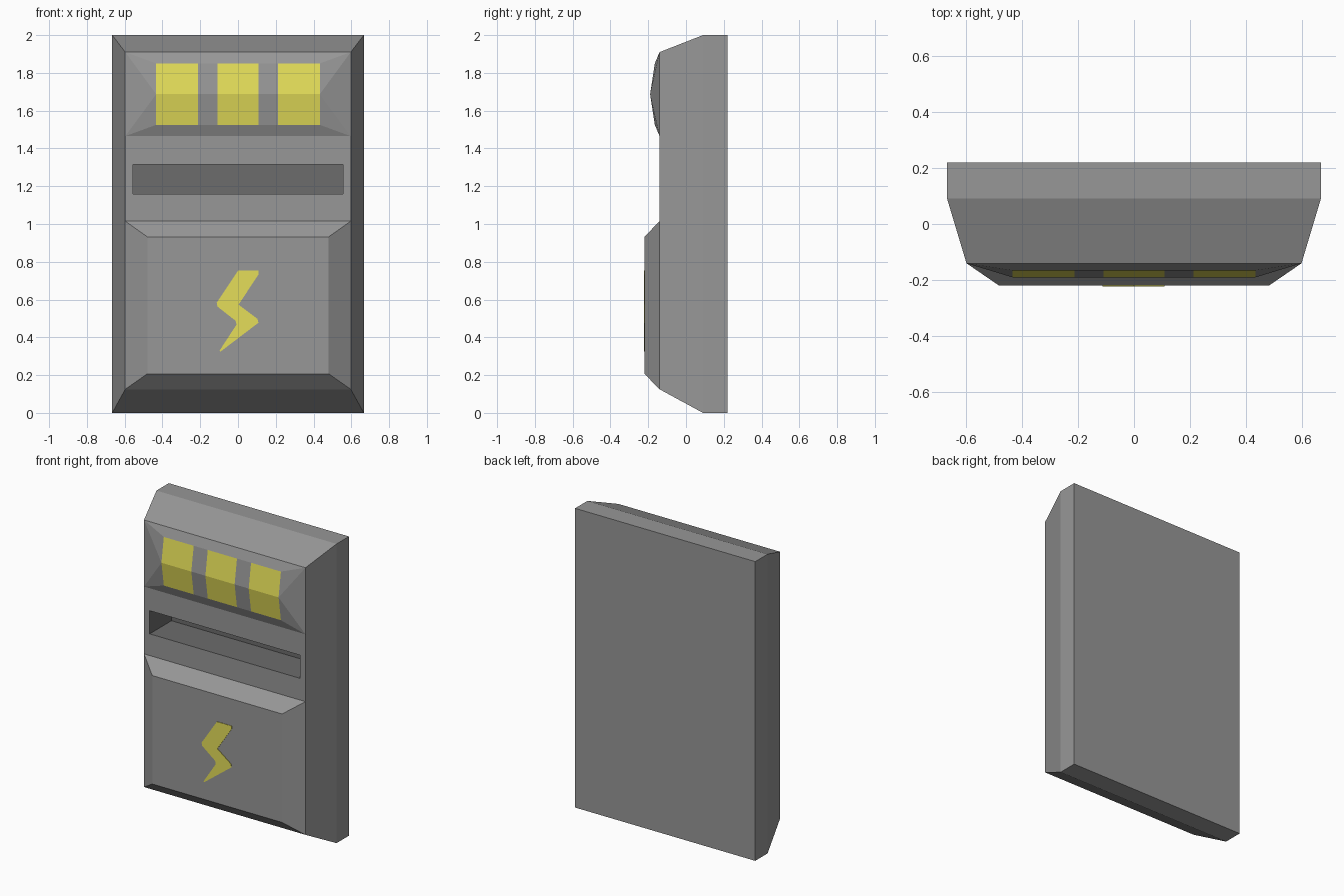
import bpy, bmesh

if "Cube" in bpy.data.objects:
    bpy.data.objects.remove(bpy.data.objects["Cube"])


def material(name, rgb):
    m = bpy.data.materials.new(name)
    m.diffuse_color = (*rgb, 1)
    m.use_nodes = True
    m.node_tree.nodes["Principled BSDF"].inputs["Base Color"].default_value = m.diffuse_color
    return m


GREY = material("grey metal", (0.31, 0.31, 0.31))
DARK = material("dark slot grey", (0.15, 0.15, 0.15))
YELLOW = material("yellow", (0.78, 0.73, 0.10))


def finish(bm, name, mats):
    mesh = bpy.data.meshes.new(name)
    bm.to_mesh(mesh)
    bm.free()
    for m in mats:
        mesh.materials.append(m)
    ob = bpy.data.objects.new(name, mesh)
    bpy.context.collection.objects.link(ob)
    return ob


def loft(name, rings, mats, cap_back=True, dark_from=99):
    """Join rectangles (half width, z low, z high, y), listed from back to front."""
    bm = bmesh.new()
    loops = [[bm.verts.new(p) for p in
              ((-w, y, a), (w, y, a), (w, y, b), (-w, y, b))] for w, a, b, y in rings]
    for i, (r, s) in enumerate(zip(loops, loops[1:])):
        for k in range(4):
            n = (k + 1) % 4
            f = bm.faces.new((r[k], r[n], s[n], s[k]))
            f.material_index = int(i >= dark_from)
    bm.faces.new(loops[-1]).material_index = int(len(rings) > dark_from)
    if cap_back:
        bm.faces.new(loops[0][::-1])
    return finish(bm, name, mats)


# Case: bevelled box whose front continues into the recessed slot
loft("case", [(0.666, 0, 2, 0.22), (0.666, 0, 2, 0.09), (0.597, 0.125, 1.91, -0.14),
              (0.555, 1.16, 1.315, -0.14), (0.555, 1.16, 1.315, 0.09)],
     [GREY, DARK], dark_from=3)

# Raised lower panel
loft("lower_panel", [(0.597, 0.125, 1.015, -0.14), (0.48, 0.207, 0.932, -0.22)],
     [GREY], cap_back=False)

# Lamp housing: faceted bulge, with every other column a yellow lamp
bm = bmesh.new()
rim = {(x, z): bm.verts.new((x, -0.14, z)) for x in (-0.597, 0.597) for z in (1.465, 1.91)}
xs = (-0.433, -0.212, -0.108, 0.108, 0.212, 0.433)
rows = [[bm.verts.new((x, y, z)) for x in xs]
        for y, z in ((-0.165, 1.525), (-0.19, 1.687), (-0.165, 1.85))]
for low, high in zip(rows, rows[1:]):
    for i in range(len(xs) - 1):
        f = bm.faces.new((low[i], low[i + 1], high[i + 1], high[i]))
        f.material_index = int(i % 2 == 0)
lo_l, hi_l, lo_r, hi_r = rim.values()
bm.faces.new([lo_l, lo_r] + rows[0][::-1])
bm.faces.new([hi_r, hi_l] + rows[2])
for lo, hi, k in ((lo_l, hi_l, 0), (hi_r, lo_r, -1)):
    a, mid, b = rows[0][k], rows[1][k], rows[2][k]
    if k:
        a, b = b, a
    bm.faces.new((lo, mid, hi))
    bm.faces.new((lo, a, mid))
    bm.faces.new((hi, mid, b))
finish(bm, "lamp_housing", [GREY, YELLOW])

# Yellow bolt: thin plate on the lower panel
outline = [(0.0, 0.753), (0.108, 0.753), (0.108, 0.732), (0.003, 0.573),
           (0.103, 0.498), (0.108, 0.477), (-0.093, 0.324), (-0.098, 0.329),
           (-0.008, 0.467), (-0.013, 0.488), (-0.108, 0.562), (-0.113, 0.583)]
bm = bmesh.new()
face = bm.faces.new([bm.verts.new((x, -0.219, z)) for x, z in outline])
ext = bmesh.ops.extrude_face_region(bm, geom=[face])
bmesh.ops.translate(bm, vec=(0, -0.004, 0),
                    verts=[v for v in ext["geom"] if isinstance(v, bmesh.types.BMVert)])
bmesh.ops.recalc_face_normals(bm, faces=bm.faces)
finish(bm, "bolt_marking", [YELLOW])
